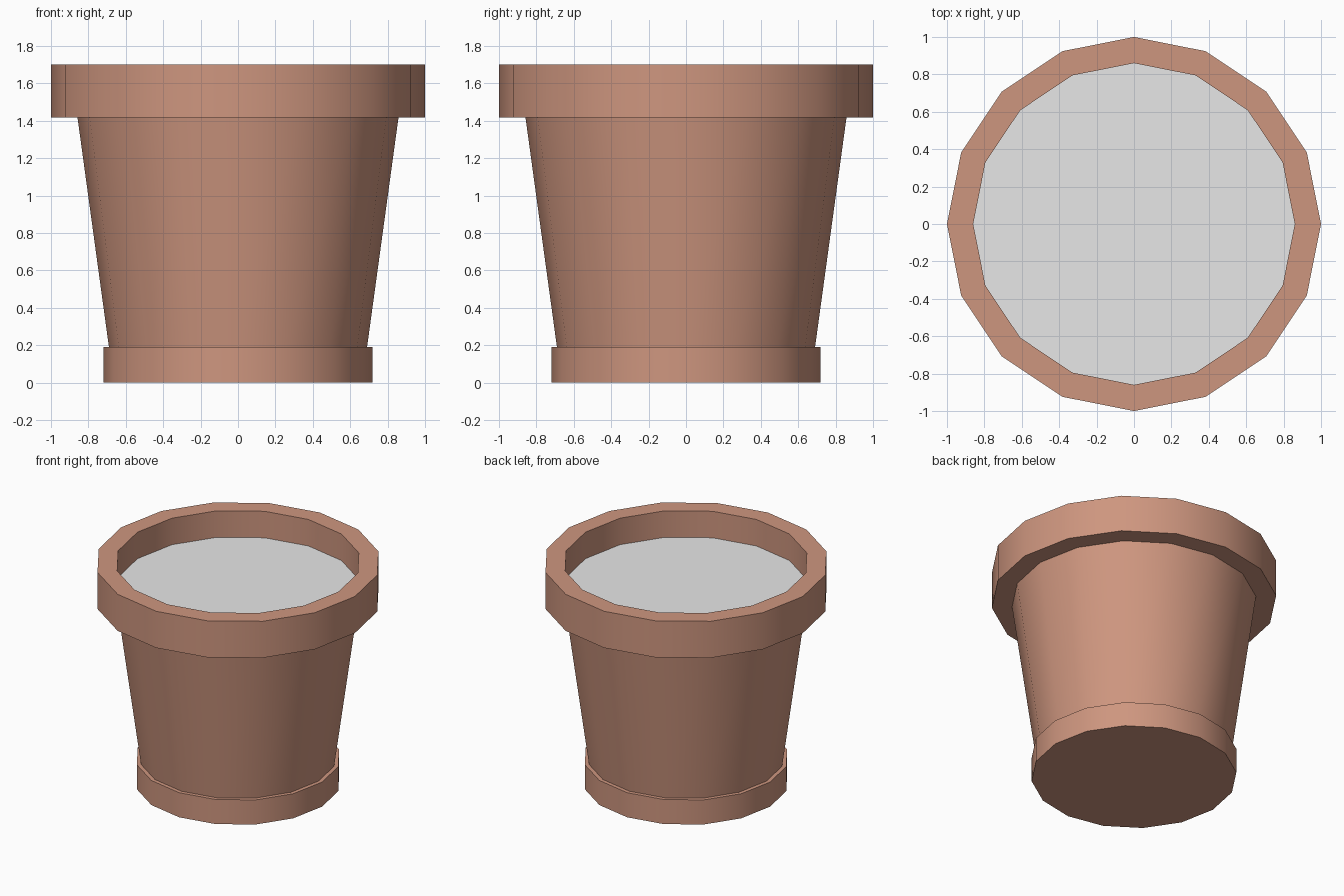
import bpy, math

if "Cube" in bpy.data.objects:
    bpy.data.objects.remove(bpy.data.objects["Cube"])

SIDES = 16

def material(name, color):
    m = bpy.data.materials.new(name)
    m.diffuse_color = (*color, 1)
    m.use_nodes = True
    m.node_tree.nodes["Principled BSDF"].inputs["Base Color"].default_value = m.diffuse_color
    return m

terracotta = material("terracotta", (0.617, 0.305, 0.212))
pale_grey = material("pale_grey", (0.8, 0.8, 0.8))

def lathe(name, profile, mat, cap=False):
    """Spin (radius, z) points, listed bottom to top on the outside; cap closes the first ring."""
    verts, faces = [], []
    for r, z in profile:
        for i in range(SIDES):
            a = 2 * math.pi * i / SIDES
            verts.append((r * math.cos(a), r * math.sin(a), z))
    for k in range(len(profile) - 1):
        for i in range(SIDES):
            j = (i + 1) % SIDES
            a, b = k * SIDES, (k + 1) * SIDES
            faces.append((a + i, a + j, b + j, b + i))
    if cap == "down":
        faces.append(tuple(reversed(range(SIDES))))
    elif cap == "up":
        faces.append(tuple(range(SIDES)))
    me = bpy.data.meshes.new(name)
    me.from_pydata(verts, [], faces)
    me.materials.append(mat)
    ob = bpy.data.objects.new(name, me)
    bpy.context.collection.objects.link(ob)
    bpy.ops.object.select_all(action='DESELECT')
    ob.select_set(True)
    bpy.context.view_layer.objects.active = ob
    bpy.ops.object.shade_smooth_by_angle(angle=math.radians(30))
    return ob

# Foot band with closed underside and narrow ledge
lathe("foot", [(0.72, 0), (0.72, 0.19), (0.69, 0.19)], terracotta, "down")
# Tapered wall
lathe("body", [(0.69, 0.19), (0.858, 1.417)], terracotta)
# Thick collar, open in the middle, inner wall down to the fill
lathe("rim", [(0.858, 1.417), (1.0, 1.417), (1.0, 1.70), (0.86, 1.70), (0.86, 1.495)], terracotta)
# Flat fill surface
lathe("fill", [(0.86, 1.495)], pale_grey, "up")
